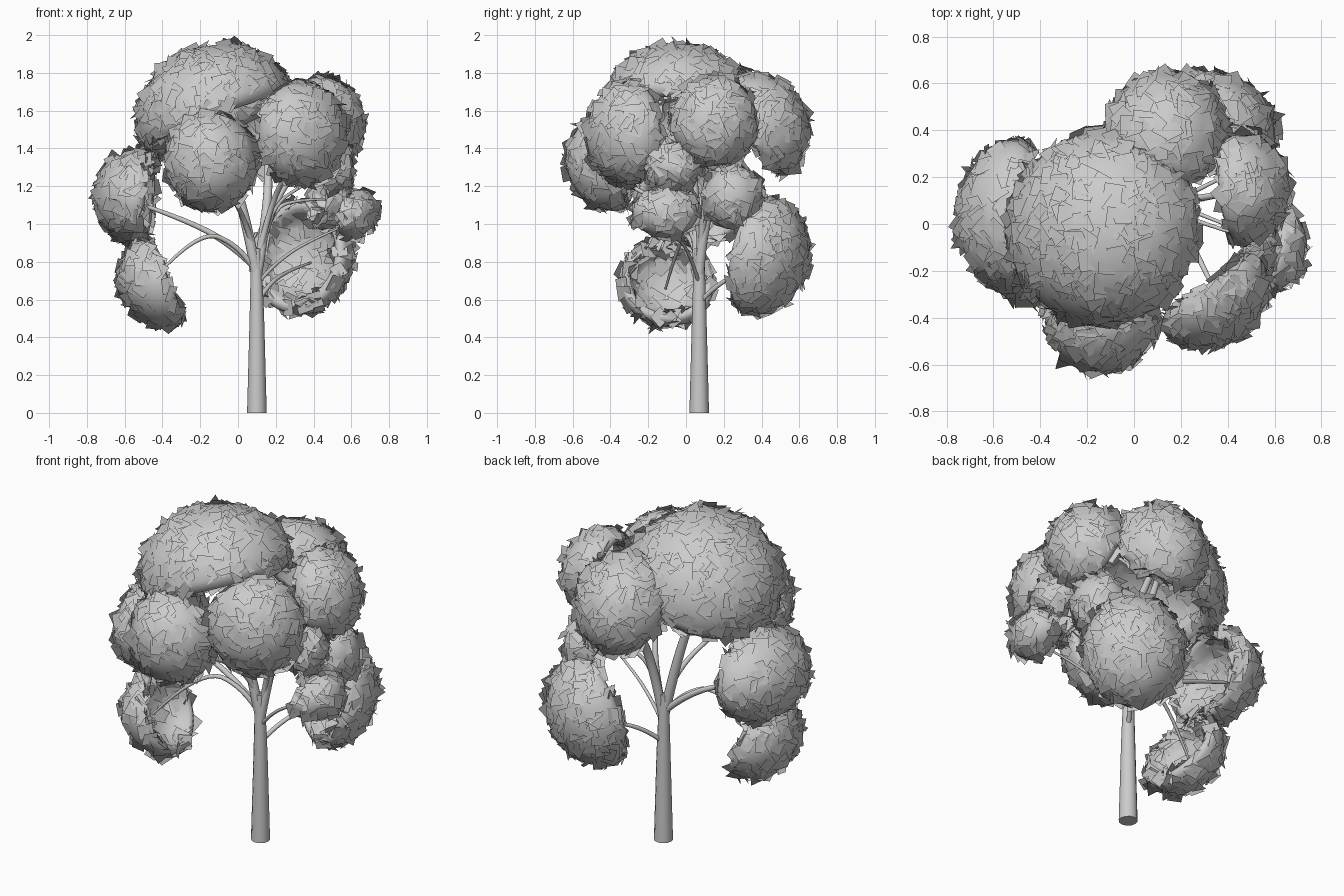
import bpy, bmesh, math, random
from mathutils import Vector, Matrix

if "Cube" in bpy.data.objects:
    bpy.data.objects.remove(bpy.data.objects["Cube"])

random.seed(7)
TRUNK = Vector((0.10, 0.07, 0))


def add_object(name, bm, normals=None):
    me = bpy.data.meshes.new(name)
    bm.to_mesh(me)
    bm.free()
    for p in me.polygons:
        p.use_smooth = True
    if normals:
        me.normals_split_custom_set_from_vertices(normals)
    ob = bpy.data.objects.new(name, me)
    bpy.context.collection.objects.link(ob)
    return ob


def tube(name, points, radii):
    """Tapered round limb along a smooth path."""
    cu = bpy.data.curves.new(name, 'CURVE')
    cu.dimensions = '3D'
    cu.bevel_depth = 1.0
    cu.bevel_resolution = 4
    cu.use_fill_caps = True
    cu.resolution_u = 6
    sp = cu.splines.new('NURBS')
    sp.points.add(len(points) - 1)
    for sp_pt, p, r in zip(sp.points, points, radii):
        sp_pt.co = (*p, 1)
        sp_pt.radius = r
    sp.use_endpoint_u = True
    sp.order_u = 3
    ob = bpy.data.objects.new(name, cu)
    bpy.context.collection.objects.link(ob)
    bpy.context.view_layer.objects.active = ob
    ob.select_set(True)
    bpy.ops.object.convert(target='MESH')
    ob.select_set(False)


def clump(name, c, d, a, b, h, density=330):
    """Hollow leafy cap: rim centre c, outward axis d, rim radii a and b, depth h."""
    c, d = Vector(c), Vector(d).normalized()
    t1 = Vector((0, 0, 1)).cross(d).normalized()
    t2 = d.cross(t1)

    # profile: outer dome, rounded lip, concave inside
    prof = []
    for i in range(1, 10):
        t = math.radians(10 * i)
        prof.append((math.sin(t), math.cos(t)))
    prof += [(0.97, -0.12), (0.88, -0.17), (0.79, -0.11)]
    for i in range(4):
        t = math.radians(76 - 20 * i)
        prof.append((0.75 * math.sin(t), 0.5 * math.cos(t)))

    def place(r, z, ang):
        return c + t1 * (a * r * math.cos(ang)) + t2 * (b * r * math.sin(ang)) + d * (h * z)

    n = 32
    bm = bmesh.new()
    rings = [[bm.verts.new(place(r, z, 2 * math.pi * k / n)) for k in range(n)] for r, z in prof]
    for r0, r1 in zip(rings, rings[1:]):
        for k in range(n):
            bm.faces.new((r0[k], r1[k], r1[(k + 1) % n], r0[(k + 1) % n]))
    for ring, z in ((rings[0], 1.0), (rings[-1], 0.5)):
        tip = bm.verts.new(place(0, z, 0))
        for k in range(n):
            bm.faces.new((tip, ring[k], ring[(k + 1) % n]))
    bmesh.ops.recalc_face_normals(bm, faces=bm.faces)

    # square leaf cards scattered over the surface, shaded like the dome beneath
    bm.faces.ensure_lookup_table()
    areas = [f.calc_area() for f in bm.faces]
    leaves, normals = bmesh.new(), []
    for f in random.choices(list(bm.faces), areas, k=int(sum(areas) * density)):
        w = [random.random() + 0.01 for _ in f.verts]
        p = sum((v.co * x for v, x in zip(f.verts, w)), Vector()) / sum(w)
        nrm = f.normal + Vector([random.gauss(0, 0.38) for _ in range(3)])
        rot = nrm.to_track_quat('Z', 'Y').to_matrix().to_4x4()
        m = Matrix.Translation(p) @ rot @ Matrix.Rotation(random.uniform(0, 6.28), 4, 'Z')
        s = random.uniform(0.036, 0.046)
        leaves.faces.new([leaves.verts.new(m @ Vector((x * s, y * s, 0)))
                          for x, y in ((-1, -1), (1, -1), (1, 1), (-1, 1))])
        normals += [f.normal.copy()] * 4
    add_object(name + "_foliage", bm)
    add_object(name + "_leaves", leaves, normals)
    return c + d * (h * 0.6)


# the two main limbs that the branches follow, and direct branches (None)
LEFT = Vector((.05, .05, 1.0))
RIGHT = Vector((.16, .09, 1.08))

# foliage clumps: name, rim centre, axis, radii, depth, then limb, branch start height, thickness
CLUMPS = [
    ("crown_top", (-.12, -.02, 1.58), (-.38, .14, .92), .42, .42, .36, LEFT, .72, .028),
    ("front", (-.14, -.39, 1.33), (-.10, -.97, -.15), .24, .26, .24, LEFT, .80, .015),
    ("front_right", (.33, -.30, 1.48), (.58, -.81, .04), .26, .27, .21, RIGHT, .78, .016),
    ("right_upper", (.45, .15, 1.54), (.95, .08, .25), .23, .24, .21, RIGHT, .75, .018),
    ("back_upper", (.14, .37, 1.51), (.10, .80, .60), .26, .29, .27, RIGHT, .72, .026),
    ("back_right_lower", (.33, .39, .83), (.45, .85, -.20), .28, .31, .25, None, .58, .013),
    ("right_lower", (.60, -.11, 1.06), (.85, -.15, -.30), .175, .13, .13, None, .68, .010),
    ("right_middle", (.49, -.07, 1.30), (1, 0, .05), .14, .125, .12, RIGHT, .80, .010),
    ("right_inner", (.45, .25, 1.14), (.90, .30, -.10), .155, .17, .15, RIGHT, .75, .011),
    ("left_lower", (-.42, -.10, .69), (-.87, -.10, -.40), .25, .24, .20, None, .74, .014),
    ("left", (-.51, .04, 1.14), (-.97, .08, .08), .32, .25, .24, None, .76, .018),
]

for name, c, d, a, b, h, limb, z0, r in CLUMPS:
    end = clump(name, c, d, a, b, h)
    start = TRUNK + Vector((0, 0, z0))
    v = end - start
    if name == "left_lower":        # arching branch that droops at its end
        mids = [Vector((.02, .05, .88)), Vector((-.22, -.02, .98))]
        end = Vector(c) + Vector(d) * .08
    elif limb:                      # follows a main limb, then spreads
        mids = [limb, limb.lerp(end, .5) + Vector((0, 0, .03))]
    else:                           # rises first, then spreads
        mids = [start + Vector((v.x * .15, v.y * .15, max(v.z * .3, .08))),
                start + Vector((v.x * .5, v.y * .5, max(v.z * .68, v.z * .5 + .06)))]
    tube(name + "_branch", [start, *mids, end], [r, r, r * .75, r * .45])

# trunk
tube("trunk", [TRUNK, TRUNK + Vector((0, 0, .3)), TRUNK + Vector((0, 0, .6)),
               TRUNK + Vector((-.005, 0, .87))], [.052, .044, .036, .026])
